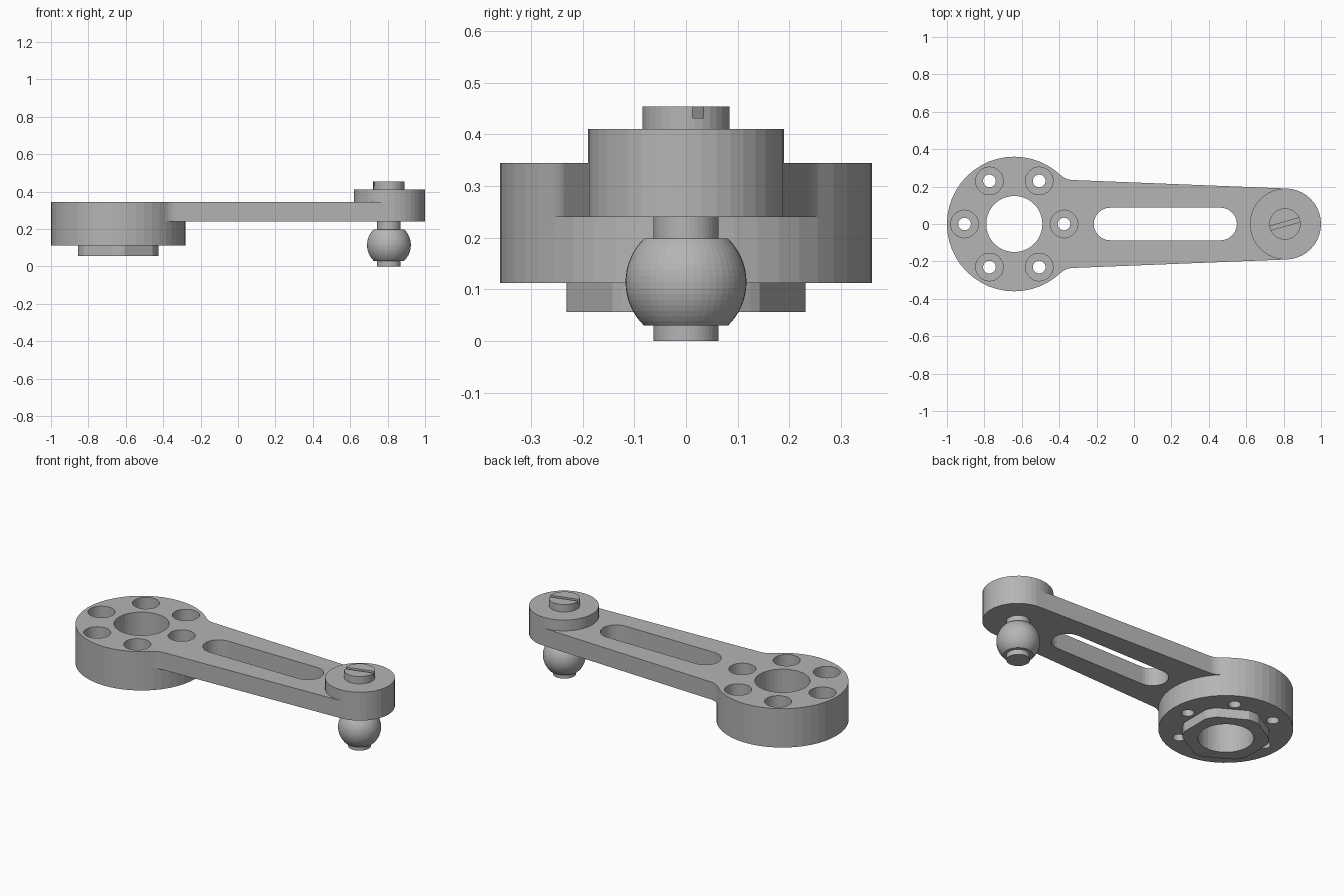
import bpy, bmesh, math

if "Cube" in bpy.data.objects:
    bpy.data.objects.remove(bpy.data.objects["Cube"])

HUB_X, HUB_R = -0.64, 0.36
END_X, END_R = 0.81, 0.19
TOP = 0.345

metal = bpy.data.materials.new("grey_metal")
metal.diffuse_color = (0.46, 0.46, 0.46, 1)
metal.use_nodes = True
metal.node_tree.nodes["Principled BSDF"].inputs["Base Color"].default_value = metal.diffuse_color


def finish(name, bm):
    bmesh.ops.recalc_face_normals(bm, faces=bm.faces)
    mesh = bpy.data.meshes.new(name)
    bm.to_mesh(mesh)
    bm.free()
    mesh.materials.append(metal)
    obj = bpy.data.objects.new(name, mesh)
    bpy.context.collection.objects.link(obj)
    return obj


def prism(name, outline, z0, z1):
    bm = bmesh.new()
    face = bm.faces.new([bm.verts.new((x, y, z0)) for x, y in outline])
    up = bmesh.ops.extrude_face_region(bm, geom=[face])["geom"]
    bmesh.ops.translate(bm, vec=(0, 0, z1 - z0),
                        verts=[v for v in up if isinstance(v, bmesh.types.BMVert)])
    return finish(name, bm)


def arc(cx, cy, r, a0, a1, n):
    return [(cx + r * math.cos(a0 + (a1 - a0) * i / n),
             cy + r * math.sin(a0 + (a1 - a0) * i / n)) for i in range(n + 1)]


def disc(name, cx, cy, r, z0, z1, n):
    return prism(name, arc(cx, cy, r, 0, math.tau, n)[:-1], z0, z1)


def combine(target, other, operation):
    mod = target.modifiers.new("join", 'BOOLEAN')
    mod.operation, mod.object, mod.solver = operation, other, 'EXACT'
    bpy.context.view_layer.objects.active = target
    bpy.ops.object.modifier_apply(modifier=mod.name)
    bpy.data.objects.remove(other)


# Hub and end disc
body = disc("lever_body", HUB_X, 0, HUB_R, 0.112, TOP, 48)

# Tapered arm with fillets flowing into the hub
fr = 0.10
cy = 0.235 + fr
cx = math.sqrt((HUB_R + fr) ** 2 - cy ** 2)
start = math.atan2(cy, cx) + math.pi
fillet = arc(HUB_X + cx, cy, fr, start, 1.5 * math.pi - 0.04, 6)
upper = [(HUB_X + 0.1, 0.2)] + fillet + [(END_X, END_R)]
arm = prism("arm", upper + [(x, -y) for x, y in reversed(upper)], 0.24, TOP)
combine(body, arm, 'UNION')
combine(body, disc("end_disc", END_X, 0, END_R, 0.24, 0.41, 40), 'UNION')

# Six-sided locating boss with rounded corners
half = math.acos(0.215 / 0.232)
boss = []
for i in range(6):
    a = i * math.pi / 3
    boss += arc(HUB_X, 0, 0.232, a + half, a + math.pi / 3 - half, 3)
combine(body, prism("boss", boss, 0.056, 0.15), 'UNION')

# Centre bore and counterbored screw holes
combine(body, disc("bore", HUB_X, 0, 0.15, 0, 0.5, 40), 'DIFFERENCE')
for i in range(6):
    a = i * math.pi / 3
    x, y = HUB_X + 0.266 * math.cos(a), 0.266 * math.sin(a)
    combine(body, disc("counterbore", x, y, 0.074, 0.17, 0.5, 28), 'DIFFERENCE')
    combine(body, disc("screw_hole", x, y, 0.034, 0, 0.3, 20), 'DIFFERENCE')

# Long slot through the arm
slot = (arc(0.463, 0, 0.087, -math.pi / 2, math.pi / 2, 14)
        + arc(-0.128, 0, 0.087, math.pi / 2, 1.5 * math.pi, 14))
combine(body, prism("slot", slot, 0.15, 0.5), 'DIFFERENCE')

# Ball stud, turned from a profile
zc, r = 0.114, 0.117
lim = math.asin(0.084 / r)
profile = [(0, 0), (0.063, 0), (0.063, zc - 0.084)]
profile += [(r * math.cos(t), zc + r * math.sin(t))
            for t in (-lim + 2 * lim * i / 16 for i in range(17))]
profile += [(0.063, zc + 0.084), (0.063, 0.24), (0, 0.24)]
bm = bmesh.new()
pts = [bm.verts.new((px, 0, pz)) for px, pz in profile]
edges = [bm.edges.new(p) for p in zip(pts, pts[1:])]
bmesh.ops.spin(bm, geom=pts + edges, cent=(0, 0, 0), axis=(0, 0, 1),
               angle=math.tau, steps=48, use_duplicate=False)
bmesh.ops.remove_doubles(bm, verts=bm.verts, dist=0.0005)
bmesh.ops.translate(bm, vec=(0.807, 0, 0), verts=bm.verts)
stud = finish("ball_stud", bm)

# Stud head with an angled screwdriver slot
head = disc("stud_head", 0.807, 0, 0.084, 0.41, 0.454, 32)
c, s = math.cos(math.radians(16)), math.sin(math.radians(16))
cut = [(0.807 + u * c - v * s, u * s + v * c)
       for u, v in ((-0.12, -0.011), (0.12, -0.011), (0.12, 0.011), (-0.12, 0.011))]
combine(head, prism("driver_slot", cut, 0.432, 0.5), 'DIFFERENCE')

# Smooth the round surfaces, keep machined edges crisp
bpy.ops.object.select_all(action='DESELECT')
for obj in (body, stud, head):
    obj.select_set(True)
bpy.context.view_layer.objects.active = body
bpy.ops.object.shade_smooth_by_angle(angle=math.radians(5))
